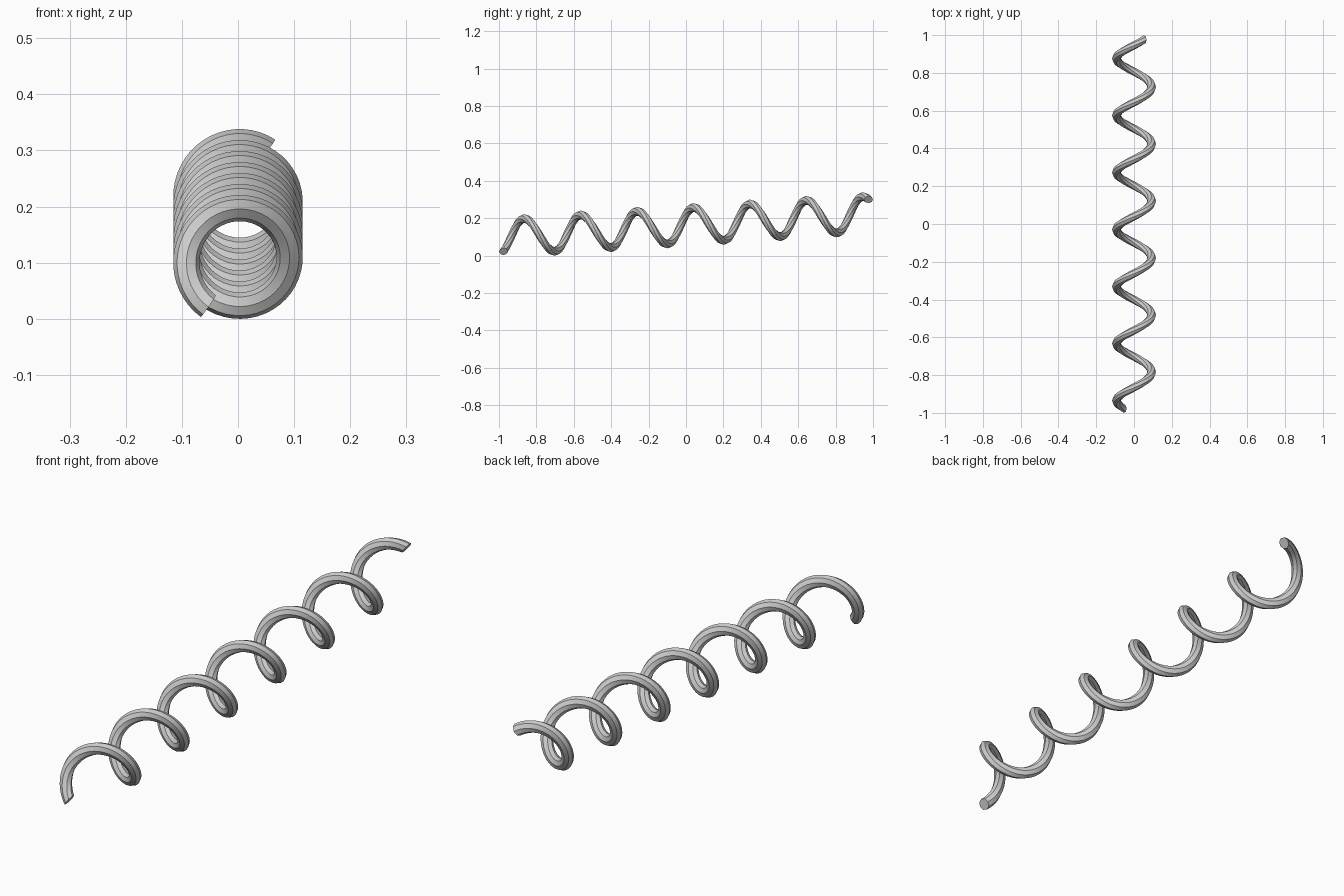
import bpy, bmesh
from math import sin, cos, pi, radians
from mathutils import Matrix

if "Cube" in bpy.data.objects:
    bpy.data.objects.remove(bpy.data.objects["Cube"])

COIL_R, WIRE_R = 0.092, 0.0235     # coil radius, wire radius
TURNS, LENGTH = 6.5, 1.966
SIDES, STEPS = 8, 312              # wire sides, steps along the coil
START = radians(235)               # start angle seen from the front
TILT = radians(3.71)               # far end is raised

bm = bmesh.new()

# Octagonal section in the plane of the axis, swept round and along y
rings = []
for i in range(STEPS + 1):
    t = i / STEPS
    a = START - t * TURNS * 2 * pi
    ring = []
    for k in range(SIDES):
        b = 2 * pi * k / SIDES
        r = COIL_R + WIRE_R * cos(b)
        y = (t - 0.5) * LENGTH + WIRE_R * sin(b)
        ring.append(bm.verts.new((r * cos(a), y, r * sin(a))))
    rings.append(ring)

for p, q in zip(rings, rings[1:]):
    for k in range(SIDES):
        n = (k + 1) % SIDES
        bm.faces.new((p[k], p[n], q[n], q[k]))

# Flat end caps
bm.faces.new(rings[0])
bm.faces.new(rings[-1])
bmesh.ops.recalc_face_normals(bm, faces=bm.faces[:])

# Tilt the coil, then stand it on the ground and centre it
bm.transform(Matrix.Rotation(TILT, 4, 'X'))
lo = [min(v.co[i] for v in bm.verts) for i in range(3)]
hi = [max(v.co[i] for v in bm.verts) for i in range(3)]
bm.transform(Matrix.Translation((-(lo[0] + hi[0]) / 2, -(lo[1] + hi[1]) / 2, -lo[2])))

mesh = bpy.data.meshes.new("coil_spring")
bm.to_mesh(mesh)
bm.free()
obj = bpy.data.objects.new("coil_spring", mesh)
bpy.context.collection.objects.link(obj)

# Smooth along the wire, crisp along its eight edges
bpy.context.view_layer.objects.active = obj
obj.select_set(True)
bpy.ops.object.shade_smooth_by_angle(angle=radians(30))
